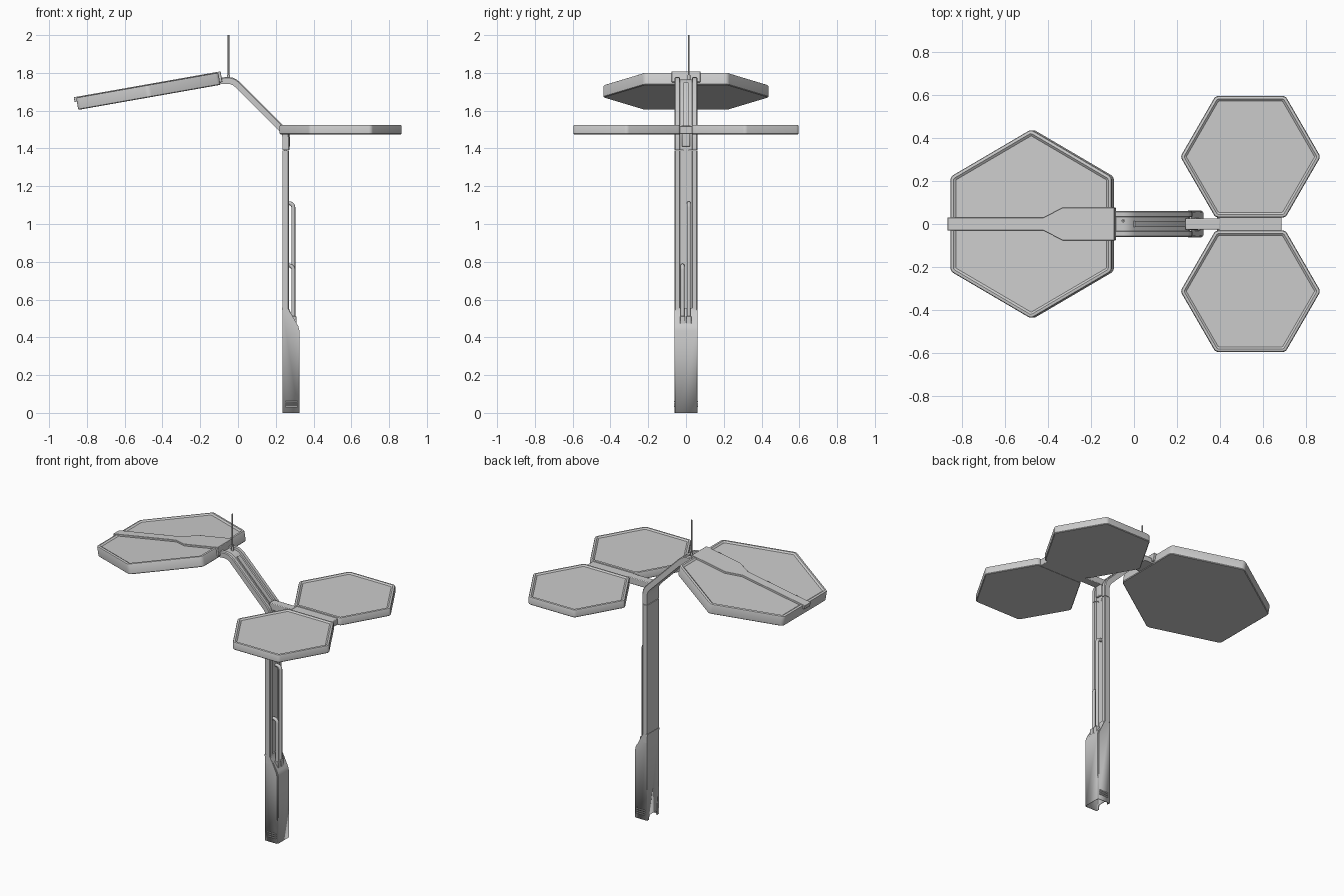
import bpy, bmesh, math
from mathutils import Vector

if "Cube" in bpy.data.objects:
    bpy.data.objects.remove(bpy.data.objects["Cube"])

COS30 = math.cos(math.radians(30))


def finish(name, bm, loc=(0, 0, 0), tilt=0):
    bmesh.ops.recalc_face_normals(bm, faces=bm.faces)
    me = bpy.data.meshes.new(name)
    bm.to_mesh(me)
    bm.free()
    ob = bpy.data.objects.new(name, me)
    bpy.context.collection.objects.link(ob)
    ob.location = loc
    ob.rotation_euler = (0, tilt, 0)
    bpy.ops.object.select_all(action='DESELECT')
    ob.select_set(True)
    bpy.context.view_layer.objects.active = ob
    bpy.ops.object.shade_smooth_by_angle(angle=math.radians(35))
    return ob


def loft(bm, rings):
    """Skin a list of point rings and cap both ends."""
    vr = [[bm.verts.new(p) for p in ring] for ring in rings]
    n = len(vr[0])
    for a, b in zip(vr, vr[1:]):
        for i in range(n):
            j = (i + 1) % n
            bm.faces.new((a[i], a[j], b[j], b[i]))
    bm.faces.new(vr[0][::-1])
    bm.faces.new(vr[-1])


def bevel_mod(ob, width, segments=2):
    m = ob.modifiers.new("bevel", 'BEVEL')
    m.width, m.segments = width, segments
    m.limit_method = 'ANGLE'


def box(name, x, y, z, bevel=0.0, loc=(0, 0, 0), tilt=0):
    bm = bmesh.new()
    loft(bm, [[(x[0], y[0], h), (x[1], y[0], h), (x[1], y[1], h), (x[0], y[1], h)] for h in z])
    ob = finish(name, bm, loc, tilt)
    if bevel:
        bevel_mod(ob, bevel)
    return ob


def hex_ring(apothem, r, z, start):
    d = (apothem - r) / COS30
    pts = []
    for k in range(6):
        a = start + k * math.pi / 3
        for s in range(7):
            b = a + math.radians(-30 + 10 * s)
            pts.append((d * math.cos(a) + r * math.cos(b), d * math.sin(a) + r * math.sin(b), z))
    return pts


def hex_panel(name, apothem, r, h, start, rim, loc, tilt=0):
    """Rounded hexagonal tray with a raised rim and a recessed top."""
    steps = [(.004, -h / 2), (0, -h / 2 + .004), (0, h / 2 - .008), (.003, h / 2 - .002),
             (.008, h / 2), (rim * .6, h / 2), (rim, h / 2 - .008)]
    bm = bmesh.new()
    loft(bm, [hex_ring(apothem - o, max(.006, r - o), z, start) for o, z in steps])
    return finish(name, bm, loc, tilt)


def channel(name, path, section):
    """Sweep a (y, normal) section along a path in the xz plane."""
    pts = [Vector(p) for p in path]
    rings = []
    for i, p in enumerate(pts):
        a = (p - pts[i - 1]).normalized() if i else None
        b = (pts[i + 1] - p).normalized() if i < len(pts) - 1 else None
        t = ((a or b) + (b or a)).normalized()
        k = 1 / t.dot(a or b)
        rings.append([(p.x + t.y * n * k, y, p.y - t.x * n * k) for y, n in section])
    bm = bmesh.new()
    loft(bm, rings)
    return finish(name, bm)


def rod(name, pts, radius):
    cu = bpy.data.curves.new(name, 'CURVE')
    cu.dimensions = '3D'
    cu.bevel_depth, cu.bevel_resolution, cu.use_fill_caps = radius, 3, True
    sp = cu.splines.new('POLY')
    sp.points.add(len(pts) - 1)
    for q, p in zip(sp.points, pts):
        q.co = (*p, 1)
    ob = bpy.data.objects.new(name, cu)
    bpy.context.collection.objects.link(ob)
    return ob


# Base housing: hollow, open at the bottom, slanted shoulder
bm = bmesh.new()
profile = [(.235, 0), (.325, 0), (.325, .435), (.319, .46), (.277, .52), (.269, .555), (.235, .555)]
loft(bm, [[(x, y, z) for x, z in profile] for y in (-.06, .06)])
edges = [e for e in bm.edges if all(v.co.x > .26 for v in e.verts)
         and abs(e.verts[0].co.y - e.verts[1].co.y) < .01]
bmesh.ops.bevel(bm, geom=edges, offset=.006, segments=2, affect='EDGES')
bmesh.ops.delete(bm, geom=[f for f in bm.faces if f.calc_center_median().z < .001], context='FACES')
base = finish("base_housing", bm)
solid = base.modifiers.new("wall", 'SOLIDIFY')
solid.thickness, solid.offset = .005, -1

# Cable arch cut in the rear face of the base
bm = bmesh.new()
arch = [(-.04, -.02), (.04, -.02), (.04, .015), (.03, .03), (-.03, .03), (-.04, .015)]
loft(bm, [[(x, y, z) for y, z in arch] for x in (.225, .25)])
cutter = finish("arch_cutter", bm)
cutter.hide_render = True
cutter.display_type = 'WIRE'
cut = base.modifiers.new("arch", 'BOOLEAN')
cut.operation, cut.object, cut.solver = 'DIFFERENCE', cutter, 'EXACT'

# Vent slats on both sides of the base
for side in (-1, 1):
    for i in range(3):
        z = .032 + i * .013
        y = sorted((side * .058, side * .063))
        box("vent_slat", (.252, .315), y, (z, z + .006))

# Seam band on the post above the base
box("post_seam_band", (.233, .25), (-.061, .061), (.545, .557))

# Post and bent arm share a grooved channel section
section = [(-.06, -.018), (.06, -.018), (.06, .013), (.055, .018), (.034, .018),
           (.032, .006), (-.032, .006), (-.034, .018), (-.055, .018), (-.06, .013)]
channel("post", [(.253, .5), (.253, 1.388)], section)
channel("arm", [(.254, 1.391), (.254, 1.455), (.25, 1.477), (.238, 1.497), (-.005, 1.740),
                (-.018, 1.75), (-.033, 1.757), (-.05, 1.76), (-.11, 1.757)], section)
channel("arm_inner_rib", [(.247, 1.38), (.25, 1.46), (.234, 1.50), (-.005, 1.741)],
        [(-.014, -.005), (.014, -.005), (.014, .013), (-.014, .013)])

# Conduits rising from the shoulder and bending into the post
for y, top in ((.015, 1.12), (-.018, .79)):
    bend = [(.27 + .023 * math.cos(a), y, top - .033 + .023 * math.sin(a))
            for a in [math.radians(15 * k) for k in range(7)]]
    rod("conduit", [(.293, y, .44)] + bend + [(.255, y, top - .01)], .0105)
    box("conduit_socket", (.272, .31), (y - .014, y + .014), (.45, .512), .003)

# Twin small leaves with bridge and bracket
for side in (-1, 1):
    hex_panel("small_panel", .283, .025, .05, 0, .024, (.543, side * .3135, 1.5))
box("panel_bridge", (.388, .688), (-.04, .04), (1.476, 1.518), .004)
box("bridge_arm", (.24, .40), (-.026, .026), (1.478, 1.521), .004)
box("bridge_bracket", (.25, .276), (-.022, .022), (1.41, 1.49), .005)

# Large tilted leaf with its spine
center, tilt = (-.475, 0, 1.703), math.radians(-10)
hex_panel("large_panel", .382, .03, .066, math.pi / 6, .026, center, tilt)
outline = [(-.392, -.03), (.06, -.03), (.15, -.076), (.394, -.076),
           (.394, .076), (.15, .076), (.06, .03), (-.392, .03)]
bm = bmesh.new()
loft(bm, [[(x, y, z) for x, y in outline] for z in (.022, .037)])
bevel_mod(finish("large_panel_spine", bm, center, tilt), .002)
box("spine_tip", (-.394, -.38), (-.03, .03), (.012, .037), .002, center, tilt)
box("spine_root_plate", (.378, .395), (-.076, .076), (-.02, .037), .003, center, tilt)

# Antenna
rod("antenna", [(-.05, .015, 1.76), (-.05, .015, 2.0)], .0045)
rod("antenna_base", [(-.05, .015, 1.76), (-.05, .015, 1.79)], .008)
